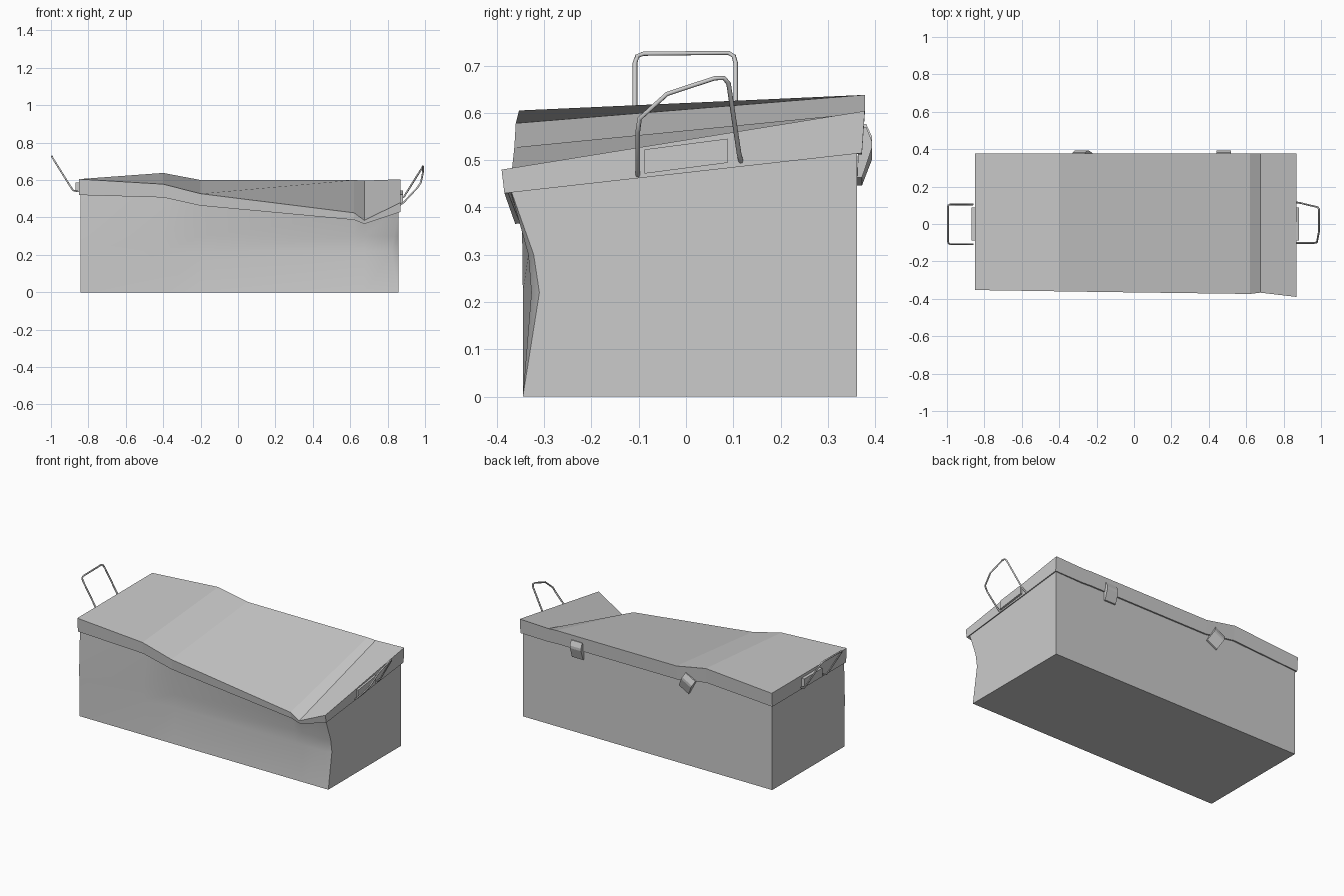
import bpy, bmesh
from mathutils import Matrix, Vector

if "Cube" in bpy.data.objects:
    bpy.data.objects.remove(bpy.data.objects["Cube"])


def make_object(name, bm, smooth=None):
    mesh = bpy.data.meshes.new(name)
    bmesh.ops.recalc_face_normals(bm, faces=bm.faces)
    bm.to_mesh(mesh)
    bm.free()
    ob = bpy.data.objects.new(name, mesh)
    bpy.context.collection.objects.link(ob)
    if smooth:
        bpy.ops.object.select_all(action='DESELECT')
        ob.select_set(True)
        bpy.context.view_layer.objects.active = ob
        bpy.ops.object.shade_smooth_by_angle(angle=smooth)
    return ob


# Lid stations: x, front y, front bottom z, front top z, back bottom z, back top z
stations = [
    (-0.85, -0.353, 0.52, 0.605, 0.52, 0.605),
    (-0.40, -0.360, 0.507, 0.578, 0.548, 0.638),
    (-0.20, -0.363, 0.463, 0.527, 0.515, 0.60),
    (0.62, -0.374, 0.387, 0.425, 0.515, 0.60),
    (0.675, -0.367, 0.365, 0.385, 0.512, 0.597),
    (0.87, -0.39, 0.43, 0.48, 0.515, 0.604),
]
BACK = 0.378

# Crumpled lid: open-bottomed loft with a folded rim
bm = bmesh.new()
rows = []
for x, yf, fb, ft, bb, bt in stations:
    pts = [(x, yf + 0.006, fb), (x, yf, ft), (x, BACK, bt), (x, BACK - 0.006, bb)]
    rows.append([bm.verts.new(p) for p in pts])
for a, b in zip(rows, rows[1:]):
    for i in range(3):
        bm.faces.new((a[i], a[i + 1], b[i + 1], b[i]))
bm.faces.new(rows[0])
bm.faces.new(rows[-1][::-1])
lid = make_object("crumpled_lid", bm)
sol = lid.modifiers.new("sheet", 'SOLIDIFY')
sol.thickness = 0.01
sol.offset = -1

# Box body: columns around the perimeter, each bent through four heights
columns = []
for i, (x, yf, fb, ft, bb, bt) in enumerate(stations):
    xc = max(-0.842, min(0.858, x))
    dent = 0.018 if i >= 2 else 0.0
    pinch = 0.038 if i == 5 else 0.0
    columns.append([(xc, -0.345, 0), (xc - pinch, -0.345 + dent, 0.22),
                    (xc - pinch * 0.6, -0.346 + dent * 0.7, 0.30),
                    (xc, yf + 0.015, fb + 0.02)])
# second corner column leaves the pinched facet beside the right wall
top_corner = columns[-1][3]
columns.append([(0.858, -0.345, 0), (0.858, -0.31, 0.22),
                (0.858, -0.322, 0.30), top_corner])
for x, yf, fb, ft, bb, bt in reversed(stations):
    xc = max(-0.842, min(0.858, x))
    columns.append([(xc, 0.362, z) for z in (0, 0.22, 0.30, bb + 0.02)])
bm = bmesh.new()
cols = [[bm.verts.new(p) for p in c] for c in columns]
for a, b in zip(cols, cols[1:] + cols[:1]):
    for k in range(3):
        bm.faces.new((a[k], b[k], b[k + 1], a[k + 1]))
bm.faces.new([c[0] for c in reversed(cols)])
bmesh.ops.remove_doubles(bm, verts=bm.verts, dist=0.0005)
make_object("dented_box", bm, smooth=0.5)


# Rear latches: bent clip profile (y, z) extruded sideways
def latch(name, x, z, angle):
    profile = [(0.366, 0.055), (0.381, 0.055), (0.393, 0.025), (0.393, 0.01),
               (0.372, -0.052), (0.362, -0.052)]
    bm = bmesh.new()
    a, b = ([bm.verts.new((s * 0.038, p, q)) for p, q in profile] for s in (-1, 1))
    bm.faces.new(a)
    bm.faces.new(b[::-1])
    for i in range(len(a)):
        j = (i + 1) % len(a)
        bm.faces.new((a[i], a[j], b[j], b[i]))
    bm.transform(Matrix.Translation((x, 0, z)) @ Matrix.Rotation(angle, 4, 'Y'))
    make_object(name, bm)


latch("latch_right", 0.48, 0.515, 0)
latch("latch_left", -0.27, 0.51, -0.5)


# Handle mounting plates on the lid ends
def plate(name, x, z0, z1, slope):
    bm = bmesh.new()
    bmesh.ops.create_cube(bm, size=1)
    for v in bm.verts:
        y = v.co.y * 0.175
        z = z0 if v.co.z < 0 else z1
        v.co = Vector((x + v.co.x * 0.02, y, z + slope * y))
    make_object(name, bm)


plate("handle_plate_left", -0.859, 0.535, 0.588, 0)
plate("handle_plate_right", 0.872, 0.483, 0.534, 0.13)


# Wire handles
def handle(name, points):
    cu = bpy.data.curves.new(name, 'CURVE')
    cu.dimensions = '3D'
    cu.bevel_depth = 0.005
    cu.bevel_resolution = 1
    cu.use_fill_caps = True
    sp = cu.splines.new('POLY')
    sp.points.add(len(points) - 1)
    for p, co in zip(sp.points, points):
        p.co = (*co, 1)
    bpy.context.collection.objects.link(bpy.data.objects.new(name, cu))


handle("handle_left", [
    (-0.86, -0.108, 0.54), (-0.882, -0.108, 0.545), (-0.90, -0.108, 0.572),
    (-0.983, -0.108, 0.705), (-0.992, -0.103, 0.72), (-0.995, -0.09, 0.725),
    (-0.995, 0.09, 0.727), (-0.992, 0.101, 0.72), (-0.983, 0.105, 0.705),
    (-0.90, 0.105, 0.572), (-0.882, 0.105, 0.545), (-0.86, 0.105, 0.54)])
handle("handle_right", [
    (0.868, -0.102, 0.468), (0.885, -0.102, 0.48), (0.96, -0.102, 0.56),
    (0.978, -0.098, 0.588), (0.989, -0.04, 0.64), (0.99, 0.06, 0.673),
    (0.989, 0.08, 0.674), (0.982, 0.09, 0.662), (0.89, 0.112, 0.515),
    (0.868, 0.116, 0.497)])
